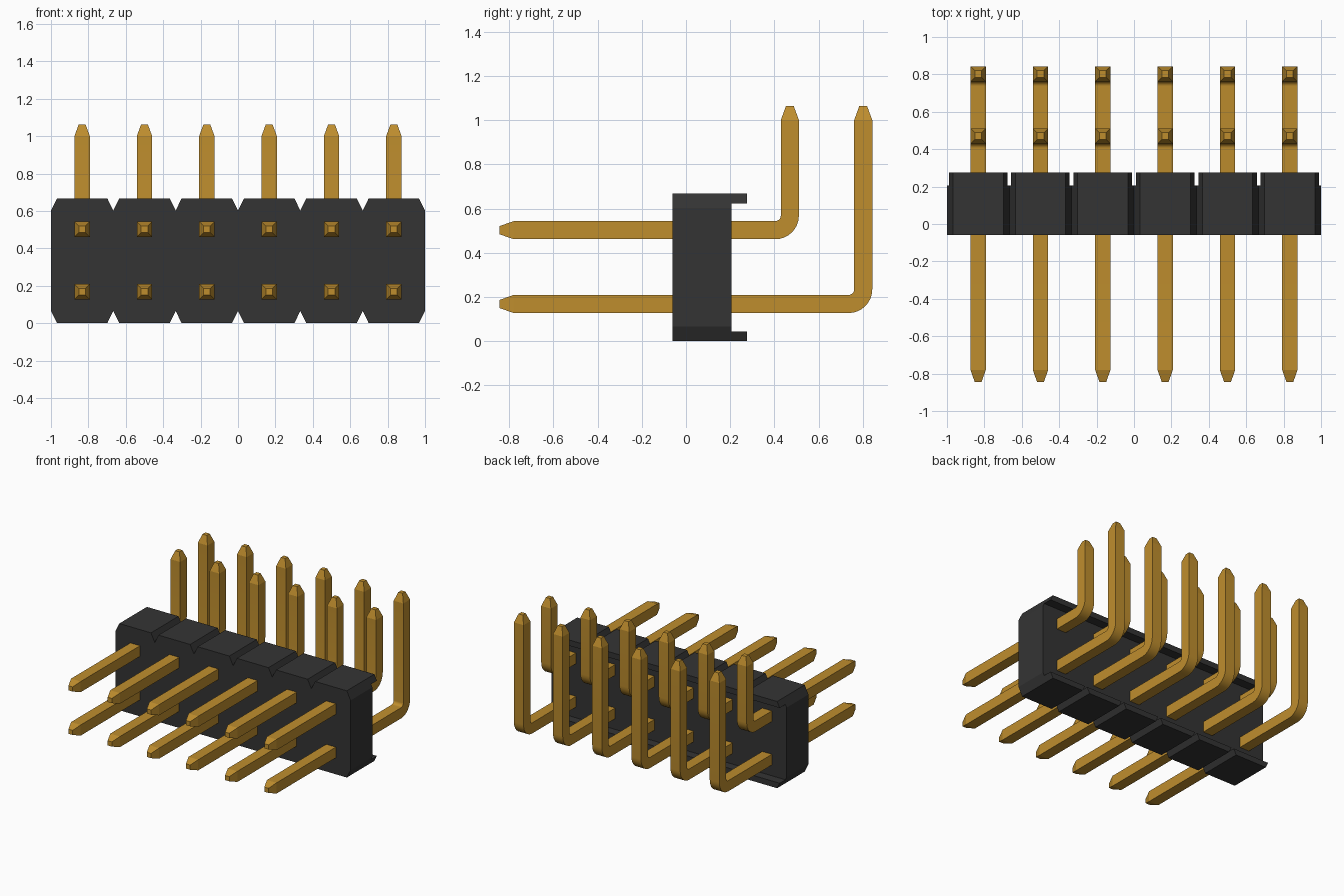
import bpy, bmesh, math
from mathutils import Vector

if "Cube" in bpy.data.objects:
    bpy.data.objects.remove(bpy.data.objects["Cube"], do_unlink=True)

CELLS, PITCH, HEIGHT = 6, 1 / 3, 0.667
CH_X, CH_Z = 0.032, 0.065                 # corner chamfer of each cell
FRONT, RECESS, BACK = -0.06, 0.205, 0.275  # housing depths
LIP = 0.044                               # lip thickness
PIN, TIP = 0.041, 0.018                   # half widths of shaft and tip
centres = [(i - (CELLS - 1) / 2) * PITCH for i in range(CELLS)]


def material(name, colour, rough):
    m = bpy.data.materials.new(name)
    m.use_nodes = True
    m.diffuse_color = colour
    b = next(n for n in m.node_tree.nodes if n.type == 'BSDF_PRINCIPLED')
    b.inputs["Base Color"].default_value = colour
    b.inputs["Roughness"].default_value = rough
    return m


black = material("black plastic", (0.034, 0.034, 0.034, 1), 0.6)
gold = material("gold metal", (0.52, 0.27, 0.027, 1), 0.5)


def mesh_from(bm, name, mat):
    bmesh.ops.recalc_face_normals(bm, faces=bm.faces)
    me = bpy.data.meshes.new(name)
    bm.to_mesh(me)
    bm.free()
    me.materials.append(mat)
    return me


def add(name, me):
    ob = bpy.data.objects.new(name, me)
    bpy.context.collection.objects.link(ob)
    return ob


def prism(name, outline, y0, y1, mat):
    """Extrude an (x, z) outline along y."""
    bm = bmesh.new()
    face = bm.faces.new([bm.verts.new((x, y0, z)) for x, z in outline])
    out = bmesh.ops.extrude_face_region(bm, geom=[face])["geom"]
    verts = [v for v in out if isinstance(v, bmesh.types.BMVert)]
    bmesh.ops.translate(bm, verts=verts, vec=(0, y1 - y0, 0))
    return add(name, mesh_from(bm, name, mat))


# Housing: one outline with a notch between neighbouring cells
h = PITCH / 2
top = [(-1, HEIGHT - CH_Z)]
for c in centres:
    top += [(c - h + CH_X, HEIGHT), (c + h - CH_X, HEIGHT), (c + h, HEIGHT - CH_Z)]
bottom = [(x, HEIGHT - z) for x, z in reversed(top)]
prism("housing", top + bottom, FRONT, RECESS, black)

# Lips along the back of each cell, above and below the recess
w0 = h - CH_X
w1 = w0 + CH_X * LIP / CH_Z
for i, c in enumerate(centres):
    low = [(c - w0, 0), (c + w0, 0), (c + w1, LIP), (c - w1, LIP)]
    prism(f"bottom_lip_{i + 1}", low, RECESS, BACK, black)
    prism(f"top_lip_{i + 1}", [(x, HEIGHT - z) for x, z in low], RECESS, BACK, black)


def pin_mesh(name, z, y):
    """Square pin running back at height z, then bending up at depth y."""
    r_mid, steps = 0.066, 8
    cy, cz = y - r_mid, z + r_mid
    # stations: centre y, centre z, bend angle, half width
    path = [(-0.845, z, 0, TIP), (-0.78, z, 0, PIN)]
    for k in range(steps + 1):
        a = math.pi / 2 * k / steps
        path.append((cy + r_mid * math.sin(a), cz - r_mid * math.cos(a), a, PIN))
    path += [(y, 1.0, math.pi / 2, PIN), (y, 1.063, math.pi / 2, TIP)]
    bm = bmesh.new()
    rings = []
    for py, pz, a, s in path:
        centre = Vector((0, py, pz))
        side, up = Vector((s, 0, 0)), Vector((0, -math.sin(a), math.cos(a))) * s
        rings.append([bm.verts.new(centre + p) for p in
                      (-side - up, side - up, side + up, up - side)])
    for r0, r1 in zip(rings, rings[1:]):
        for j in range(4):
            k = (j + 1) % 4
            bm.faces.new((r0[j], r0[k], r1[k], r1[j]))
    bm.faces.new(rings[0])
    bm.faces.new(rings[-1])
    return mesh_from(bm, name, gold)


# Two rows of bent pins sharing one mesh per row
for row, z, y in (("lower", 0.168, 0.802), ("upper", 0.502, 0.47)):
    me = pin_mesh(f"{row}_pin", z, y)
    for i, c in enumerate(centres):
        pin = add(f"{row}_pin_{i + 1}", me)
        pin.location.x = c
    # Smooth the bend, keep the square edges sharp
    bpy.ops.object.select_all(action='DESELECT')
    pin.select_set(True)
    bpy.context.view_layer.objects.active = pin
    bpy.ops.object.shade_smooth_by_angle(angle=math.radians(18))
    pin.select_set(False)
